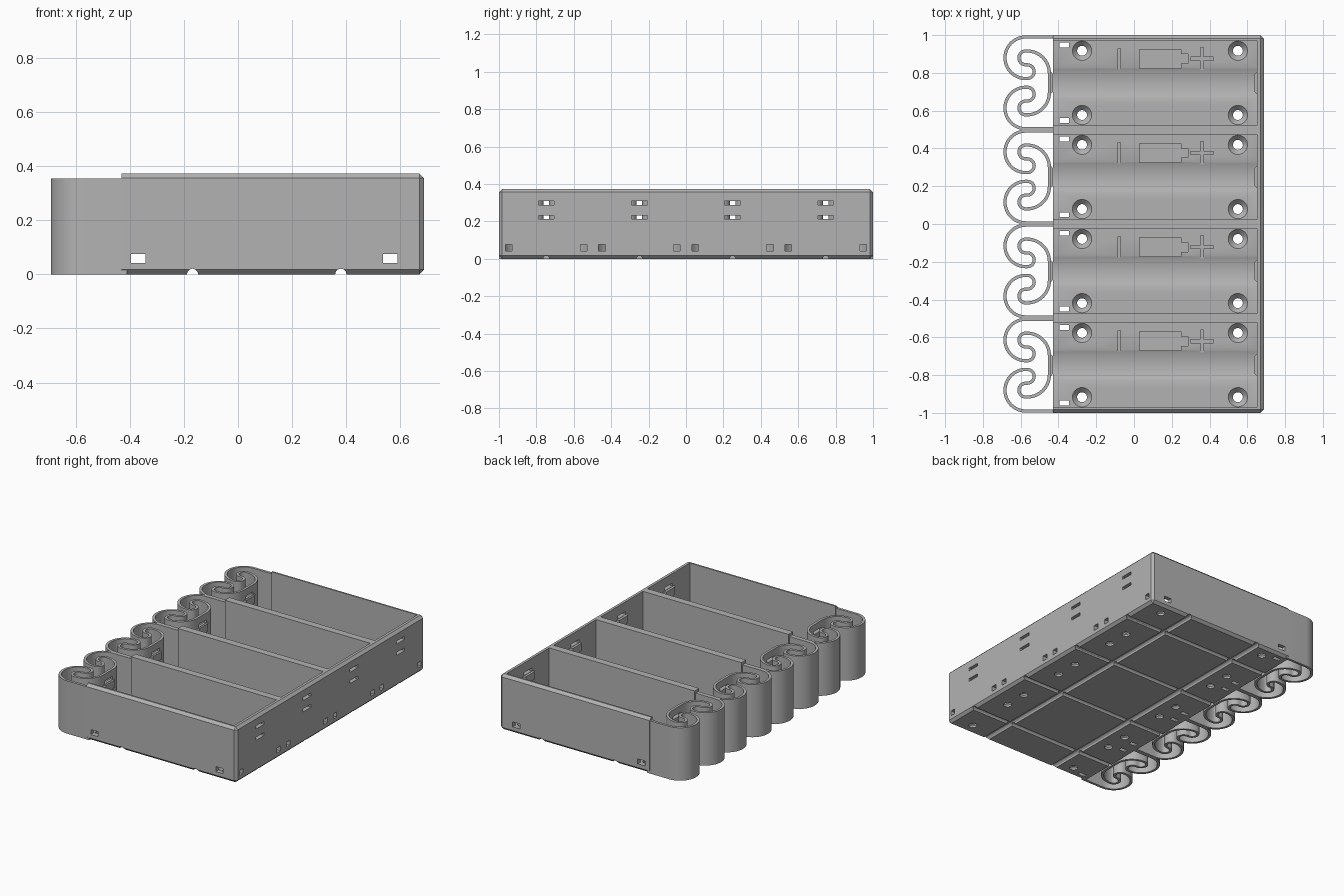
import bpy, bmesh
from math import sin, cos, pi, radians
from mathutils import Matrix, Vector

cube = bpy.data.objects.get("Cube")
if cube:
    bpy.data.objects.remove(cube, do_unlink=True)

PITCH, HALF, FLOOR, TOP = 0.498, 0.225, 0.04, 0.373
X0, X1, XIN = -0.43, 0.687, 0.652
CELLS = [(i - 1.5) * PITCH for i in range(4)]

grey = bpy.data.materials.new("plastic_grey")
grey.use_nodes = True
colour = (0.45, 0.45, 0.45, 1)
grey.diffuse_color = colour
grey.node_tree.nodes["Principled BSDF"].inputs["Base Color"].default_value = colour


def make(name, bm):
    bmesh.ops.recalc_face_normals(bm, faces=bm.faces[:])
    mesh = bpy.data.meshes.new(name)
    bm.to_mesh(mesh)
    bm.free()
    mesh.materials.append(grey)
    ob = bpy.data.objects.new(name, mesh)
    bpy.context.collection.objects.link(ob)
    return ob


def prism(bm, pts, z0, z1):
    """Extrude a flat outline from z0 up to z1."""
    face = bm.faces.new([bm.verts.new((x, y, z0)) for x, y in pts])
    out = bmesh.ops.extrude_face_region(bm, geom=[face])
    verts = [g for g in out["geom"] if isinstance(g, bmesh.types.BMVert)]
    bmesh.ops.translate(bm, verts=verts, vec=(0, 0, z1 - z0))


def box(bm, xa, xb, ya, yb, za, zb):
    prism(bm, [(xa, ya), (xb, ya), (xb, yb), (xa, yb)], za, zb)


def rod(bm, r1, r2, length, centre, axis="Z", sides=32):
    turn = {"X": Matrix.Rotation(pi / 2, 4, "Y"), "Z": Matrix(),
            "Y": Matrix.Rotation(pi / 2, 4, "X")}[axis]
    bmesh.ops.create_cone(bm, cap_ends=True, segments=sides, radius1=r1, radius2=r2,
                          depth=length, matrix=Matrix.Translation(centre) @ turn)


def cut(ob, build):
    """Subtract the solids added by build from an object."""
    bm = bmesh.new()
    build(bm)
    tool = make("cutter", bm)
    tool.hide_render = True
    mod = ob.modifiers.new("cut", "BOOLEAN")
    mod.operation, mod.solver, mod.object = "DIFFERENCE", "EXACT", tool
    bpy.context.view_layer.update()
    graph = bpy.context.evaluated_depsgraph_get()
    mesh = bpy.data.meshes.new_from_object(ob.evaluated_get(graph))
    ob.modifiers.clear()
    ob.data = mesh
    bpy.data.objects.remove(tool, do_unlink=True)


def smooth(ob):
    bpy.ops.object.select_all(action="DESELECT")
    ob.select_set(True)
    bpy.context.view_layer.objects.active = ob
    bpy.ops.object.shade_smooth_by_angle(angle=radians(30))


# Tray: chamfered block, square at the spring end
bm = bmesh.new()
box(bm, X0, X1, -1, 1, 0, TOP)
edges = [e for e in bm.edges if any(v.co.x > 0 for v in e.verts)]
bmesh.ops.bevel(bm, geom=edges, offset=0.017, segments=1, affect="EDGES")
tray = make("tray", bm)


def pockets(bm):
    for y in CELLS:
        box(bm, -0.6, XIN, y - HALF, y + HALF, FLOOR, 0.6)


def cradles(bm):
    for y in CELLS:
        rod(bm, 0.222, 0.222, 1.25, (XIN - 0.625, y, FLOOR + 0.207), "X", 96)


def countersinks(bm):
    for y in CELLS:
        for x in (-0.275, 0.55):
            for s in (-1, 1):
                rod(bm, 0.026, 0.054, 0.03, (x, y + s * 0.17, 0.028))


def screw_holes(bm):
    for y in CELLS:
        for x in (-0.275, 0.55):
            for s in (-1, 1):
                rod(bm, 0.026, 0.026, 0.2, (x, y + s * 0.17, 0))


def wire_tunnels(bm):
    for x in (-0.368, 0.562):
        box(bm, x - 0.027, x + 0.027, -1.1, 1.1, 0.042, 0.075)


def wire_slots(bm):
    for y in CELLS:
        for s in (-1, 1):
            c = y + s * 0.2
            box(bm, -0.395, -0.345, c - 0.013, c + 0.013, -0.1, 0.06)
            box(bm, 0.63, 0.75, c - 0.018, c + 0.018, 0.0415, 0.076)


def contact_slots(bm, y, xa, xb):
    for z in (0.222, 0.298):
        box(bm, xa, xb, y - 0.042, y + 0.042, z - 0.01, z + 0.01)


def end_slots(bm):
    for y in CELLS:
        contact_slots(bm, y, 0.6, 0.75)


def symbols(bm):
    for y in CELLS:
        c, z0, z1 = y + 0.127, FLOOR - 0.01, FLOOR + 0.05
        box(bm, -0.085, -0.071, c - 0.055, c + 0.055, z0, z1)
        prism(bm, [(0.03, c - 0.05), (0.25, c - 0.05), (0.25, c - 0.025), (0.285, c - 0.025),
                   (0.285, c + 0.025), (0.25, c + 0.025), (0.25, c + 0.05), (0.03, c + 0.05)], z0, z1)
        plus, arm = [], [Vector((0.06, -0.009)), Vector((0.06, 0.009)), Vector((0.009, 0.009))]
        for k in range(4):
            turn = Matrix.Rotation(k * pi / 2, 2)
            plus += [turn @ p + Vector((0.36, c)) for p in arm]
        prism(bm, plus, z0, z1)


def cross_grooves(bm):
    for x in (-0.168, 0.38):
        rod(bm, 0.021, 0.021, 2.2, (x, 0, 0), "Y", 12)


def long_grooves(bm):
    for y in CELLS:
        rod(bm, 0.016, 0.016, 1.6, (0.1, y, 0), "X", 12)


for step in (pockets, cradles, countersinks, screw_holes, wire_tunnels, wire_slots,
             end_slots, symbols, cross_grooves, long_grooves):
    cut(tray, step)
smooth(tray)


# Springs: S-curved ribbons that carry the contact plate
def arc(x, y, r, a, b, n):
    return [Vector((x + r * cos(t), y + r * sin(t)))
            for t in (radians(a + (b - a) * i / n) for i in range(n + 1))]


half = [Vector((-0.41, 0.243))]
half += arc(-0.573, 0.133, 0.11, 90, 270, 24)
half += arc(-0.565, 0.0595, 0.0365, -90, 90, 14)
half += arc(-0.573, 0.1325, 0.0365, 270, 90, 14)
half += arc(-0.566, 0.051, 0.118, 90, 0, 14)
path = half + [Vector((p.x, -p.y)) for p in reversed(half)]


def ribbon(bm, pts, y, t, z0, z1):
    rings = []
    for i, p in enumerate(pts):
        d = (pts[min(i + 1, len(pts) - 1)] - pts[max(i - 1, 0)]).normalized()
        n = Vector((-d.y, d.x)) * t / 2
        a, b = p + n, p - n
        rings.append([bm.verts.new((q.x, q.y + y, z)) for q, z in
                      ((a, z0), (b, z0), (b, z1), (a, z1))])
    for r, s in zip(rings, rings[1:]):
        for k in range(4):
            bm.faces.new((r[k], r[k - 1], s[k - 1], s[k]))
    bm.faces.new(rings[0])
    bm.faces.new(rings[-1])


def nub(name, y, x_base, x_tip):
    bm = bmesh.new()
    prism(bm, [(x_base, y - 0.065), (x_tip, y - 0.045), (x_tip, y + 0.045),
               (x_base, y + 0.065)], 0.234, 0.286)
    make(name, bm)


for i, y in enumerate(CELLS, 1):
    bm = bmesh.new()
    ribbon(bm, path, y, 0.017, 0, 0.355)
    spring = make(f"spring_{i}", bm)
    cut(spring, lambda b: contact_slots(b, y, -0.48, -0.42))
    smooth(spring)
    nub(f"spring_contact_{i}", y, -0.445, -0.428)
    nub(f"end_contact_{i}", y, XIN + 0.005, 0.636)
